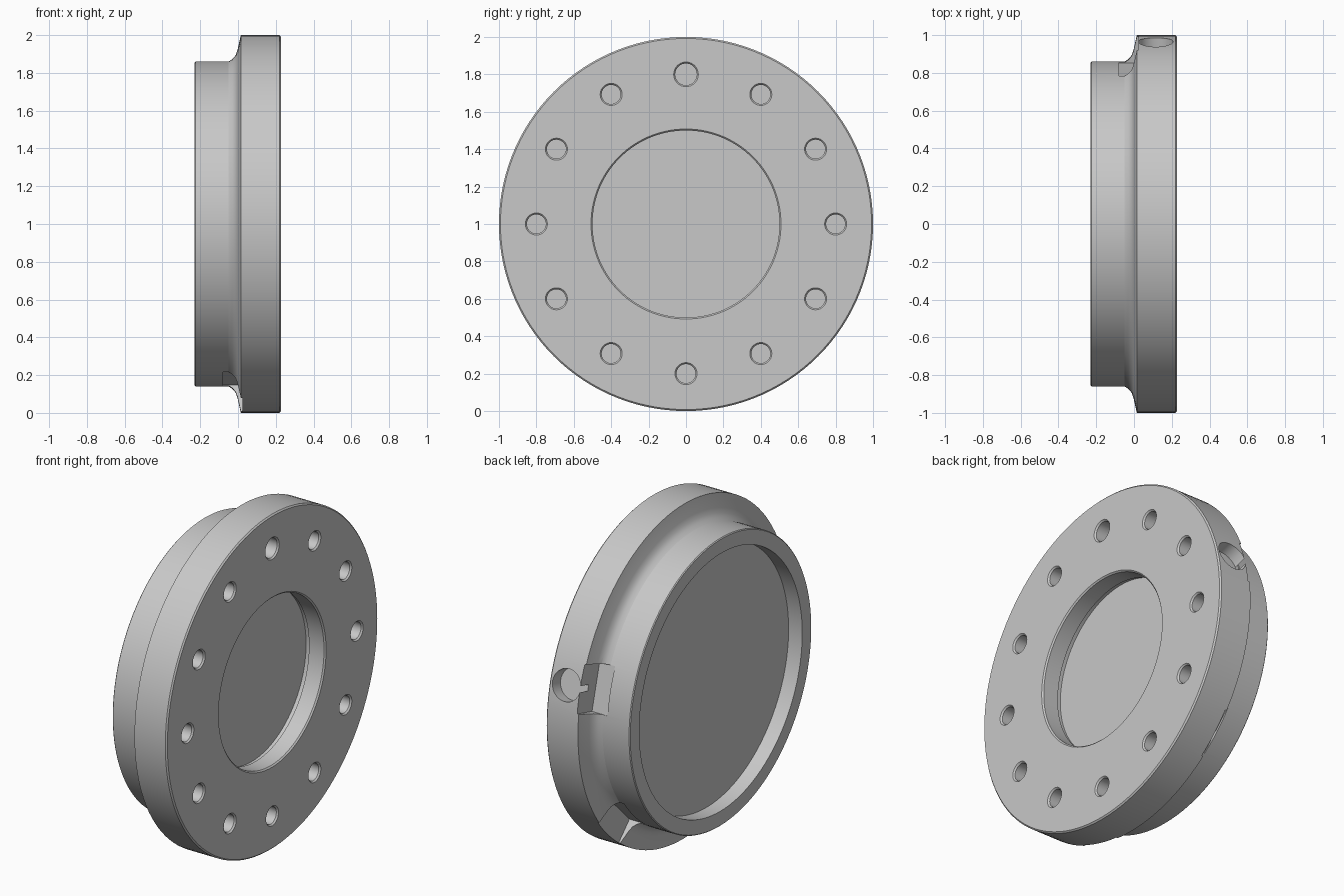
import bpy, bmesh, math
from mathutils import Matrix, Vector

if "Cube" in bpy.data.objects:
    bpy.data.objects.remove(bpy.data.objects["Cube"])

steel = bpy.data.materials.new("light_grey_metal")
steel.diffuse_color = (0.58, 0.58, 0.58, 1)
steel.use_nodes = True
steel.node_tree.nodes["Principled BSDF"].inputs["Base Color"].default_value = steel.diffuse_color
AXIS = Matrix.Translation((0, 0, 1))


def finish(name, bm, matrix):
    bmesh.ops.recalc_face_normals(bm, faces=bm.faces)
    bm.transform(matrix)
    me = bpy.data.meshes.new(name)
    bm.to_mesh(me)
    bm.free()
    me.materials.append(steel)
    ob = bpy.data.objects.new(name, me)
    bpy.context.collection.objects.link(ob)
    return ob


def lathe(name, profile, n, matrix):
    """Solid turned about x from (x, radius) points, closed by end discs."""
    bm = bmesh.new()
    rings = []
    for x, r in profile:
        rings.append([bm.verts.new((x, r * math.cos(2 * math.pi * i / n),
                                    r * math.sin(2 * math.pi * i / n))) for i in range(n)])
    for a, b in zip(rings, rings[1:]):
        for i in range(n):
            j = (i + 1) % n
            bm.faces.new((a[i], a[j], b[j], b[i]))
    bm.faces.new(rings[0])
    bm.faces.new(rings[-1])
    return finish(name, bm, matrix)


def box(name, lo, hi, matrix):
    bm = bmesh.new()
    bmesh.ops.create_cube(bm, size=1)
    lo, hi = Vector(lo), Vector(hi)
    for v in bm.verts:
        v.co = Vector([(v.co[k] + 0.5) * (hi[k] - lo[k]) + lo[k] for k in range(3)])
    return finish(name, bm, matrix)


# Flange body: rear recess, hub, curved shoulder, rim, front recess
body = lathe("flange_body", [
    (-0.14, 0.77), (-0.23, 0.77), (-0.23, 0.855), (-0.225, 0.86), (-0.05, 0.86),
    (-0.03, 0.873), (-0.013, 0.893), (-0.003, 0.92), (0.015, 1.0),
    (0.219, 1.0), (0.227, 0.992), (0.227, 0.508), (0.219, 0.5),
    (0.12, 0.5), (0.12, 0.508), (0.095, 0.508)], 120, AXIS)

cutters = []
# Twelve blind bolt holes with chamfered mouths, the top one larger
for k in range(12):
    a = math.radians(30 * k)
    r = 0.058 if k == 3 else 0.051
    m = AXIS @ Matrix.Translation((0, 0.8 * math.cos(a), 0.8 * math.sin(a)))
    cutters.append(lathe("bolt_hole_cutter", [
        (0.05, r), (0.218, r), (0.227, r + 0.008), (0.25, r + 0.008)], 32, m))

# Pockets in the shoulder
for deg in (15, -45, -105):
    m = AXIS @ Matrix.Rotation(math.radians(deg), 4, 'X')
    cutters.append(box("pocket_cutter", (-0.08, 0.845, -0.14), (0.025, 1.1, 0.14), m))

# Radial blind hole in the rim
m = AXIS @ Matrix.Rotation(math.radians(15), 4, 'X') @ \
    Matrix.Translation((0.115, 0, 0)) @ Matrix.Rotation(math.pi / 2, 4, 'Z')
cutters.append(lathe("rim_hole_cutter", [(0.92, 0.092), (1.1, 0.092)], 40, m))

bpy.context.view_layer.objects.active = body
body.select_set(True)
for c in cutters:
    mod = body.modifiers.new("cut", 'BOOLEAN')
    mod.operation = 'DIFFERENCE'
    mod.solver = 'EXACT'
    mod.object = c
    bpy.ops.object.modifier_apply(modifier=mod.name)
    bpy.data.objects.remove(c)

bpy.ops.object.shade_smooth_by_angle(angle=math.radians(30))
